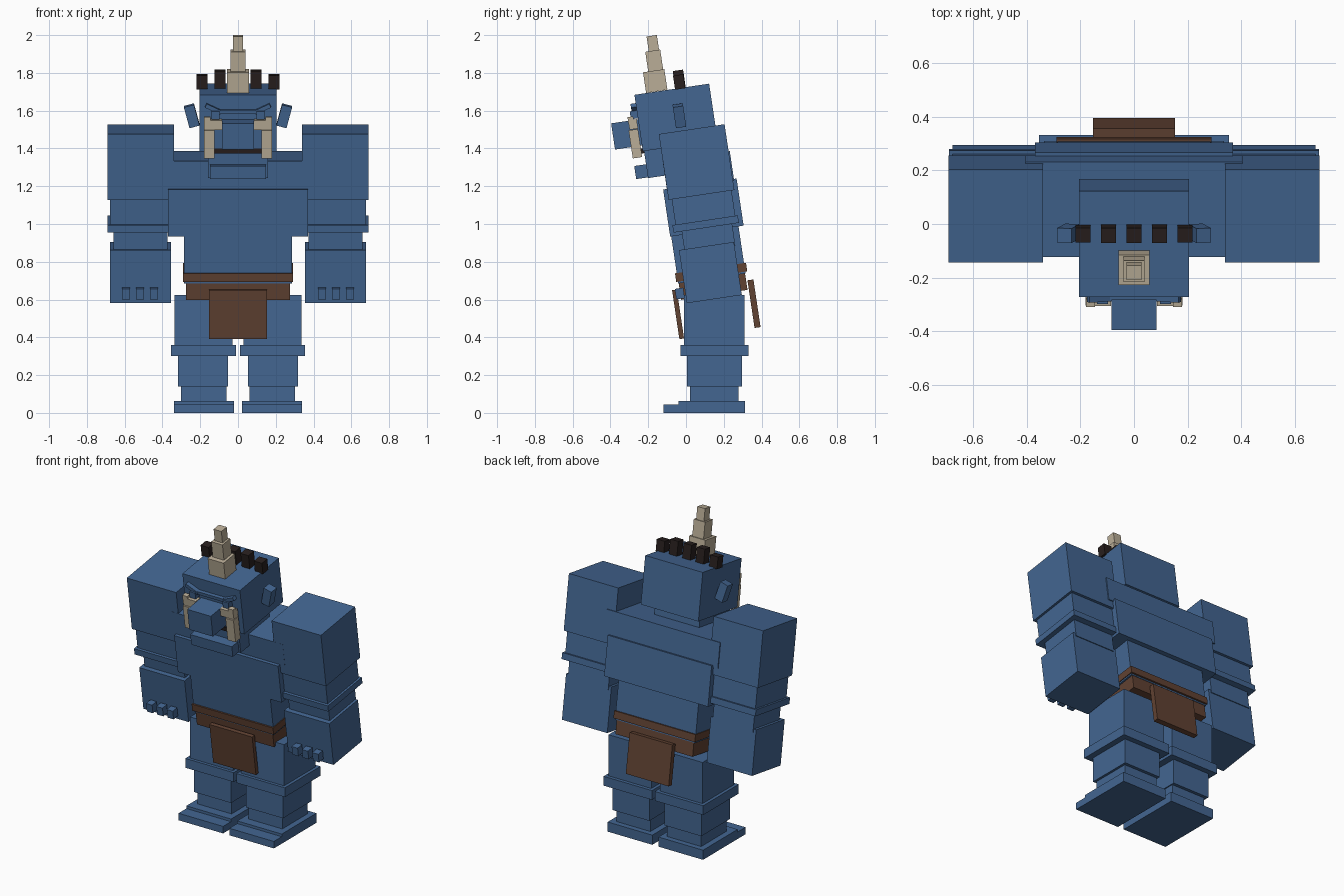
import bpy, bmesh, math
from mathutils import Matrix, Vector

LEAN = math.radians(8.5)   # forward lean of the whole upper body


def material(name, rgb):
    m = bpy.data.materials.new(name)
    m.diffuse_color = (*rgb, 1)
    return m


BLUE = material("blue_skin", (0.056, 0.132, 0.285))
BROWN = material("brown_leather", (0.118, 0.054, 0.032))
BONE = material("bone", (0.49, 0.42, 0.31))
DARK = material("dark_hair", (0.021, 0.014, 0.013))


def box(name, centre, size, mat=BLUE, lean=LEAN, roll=0.0):
    """Box with a world centre, leaned about x and rolled about y (degrees)."""
    bm = bmesh.new()
    bmesh.ops.create_cube(bm, size=1)
    rot = Matrix.Rotation(lean, 4, 'X') @ Matrix.Rotation(math.radians(roll), 4, 'Y')
    bm.transform(rot @ Matrix.Diagonal((*size, 1)))
    me = bpy.data.meshes.new(name)
    bm.to_mesh(me)
    bm.free()
    me.materials.append(mat)
    ob = bpy.data.objects.new(name, me)
    ob.location = Vector(centre)
    bpy.context.collection.objects.link(ob)
    return ob


def pair(name, centre, size, mat=BLUE, lean=LEAN, roll=0.0):
    """Mirrored left and right boxes."""
    x, y, z = centre
    box(name + "_left", (x, y, z), size, mat, lean, roll)
    box(name + "_right", (-x, y, z), size, mat, lean, -roll)


def upright(name, x, y, z):
    """Mirrored upright boxes from (min, max) ranges."""
    pair(name, [(a + b) / 2 for a, b in (x, y, z)],
         [b - a for a, b in (x, y, z)], BLUE, 0.0)


# Legs and feet
upright("thigh", (0.03, 0.335), (-0.01, 0.31), (0.34, 0.625))
upright("knee_band", (0.01, 0.355), (-0.03, 0.332), (0.30, 0.36))
upright("shin", (0.053, 0.317), (0.005, 0.297), (0.14, 0.31))
upright("ankle", (0.06, 0.302), (0.02, 0.277), (0.05, 0.145))
upright("foot", (0.022, 0.34), (-0.04, 0.312), (0.0, 0.062))
upright("toes", (0.022, 0.34), (-0.12, -0.03), (0.0, 0.045))

# Torso
box("shoulder_slab", (0, 0.066, 1.28), (0.81, 0.359, 0.16))
box("chest", (0, 0.092, 1.087), (0.74, 0.393, 0.252))
box("abdomen", (0, 0.115, 0.86), (0.57, 0.36, 0.30))

# Belt and loincloth
box("upper_belt", (0, 0.133, 0.744), (0.58, 0.38, 0.046), BROWN)
box("lower_belt", (0, 0.143, 0.672), (0.55, 0.355, 0.095), BROWN)
box("front_flap", (0, -0.042, 0.522), (0.305, 0.025, 0.262), BROWN)
box("back_flap", (0, 0.36, 0.578), (0.305, 0.032, 0.255), BROWN)

# Arms
pair("upper_arm", (0.516, 0.056, 1.328), (0.352, 0.352, 0.352))
pair("elbow", (0.516, 0.093, 1.085), (0.323, 0.32, 0.17))
pair("forearm_band", (0.516, 0.104, 1.0), (0.35, 0.35, 0.04))
pair("wrist", (0.516, 0.118, 0.93), (0.288, 0.27, 0.13))
pair("hand", (0.516, 0.129, 0.743), (0.323, 0.294, 0.284))
for i in range(3):
    pair(f"finger_{i + 1}", (0.445 + 0.0735 * i, -0.033, 0.632), (0.043, 0.045, 0.056))

# Head and jaw
box("head", (0, -0.053, 1.564), (0.41, 0.40, 0.302))
box("lower_face", (0, -0.06, 1.35), (0.32, 0.31, 0.17))
box("jaw", (0, -0.17, 1.287), (0.296, 0.20, 0.07))
box("mouth", (0, -0.222, 1.388), (0.25, 0.03, 0.026), DARK)
box("nose", (0, -0.302, 1.476), (0.168, 0.17, 0.14))

# Eyes and brows
box("brow_bridge", (0, -0.268, 1.595), (0.18, 0.03, 0.02))
pair("brow", (0.13, -0.27, 1.61), (0.09, 0.04, 0.022), roll=-25)
pair("eye", (0.118, -0.275, 1.578), (0.042, 0.04, 0.042))

# Tusks
pair("tusk_base", (0.152, -0.268, 1.425), (0.057, 0.05, 0.15), BONE)
pair("tusk_cross", (0.133, -0.28, 1.527), (0.094, 0.045, 0.05), BONE)
pair("tusk_tip", (0.163, -0.292, 1.548), (0.034, 0.03, 0.04), BONE)

# Ears
pair("ear", (0.245, -0.035, 1.573), (0.055, 0.055, 0.115), roll=15)

# Hair tufts across the top of the head
for i in range(-2, 3):
    outer = abs(i) == 2
    box(f"hair_tuft_{i + 3}", (0.095 * i, -0.036, 1.752 if outer else 1.768),
        (0.057, 0.055, 0.075 if outer else 0.092), DARK)

# Stepped horn
for i, (y, z, w, h) in enumerate([(-0.163, 1.757, 0.114, 0.11),
                                  (-0.168, 1.863, 0.08, 0.11),
                                  (-0.175, 1.952, 0.055, 0.09)]):
    box(f"horn_step_{i + 1}", (0, y, z), (w, w, h), BONE)
